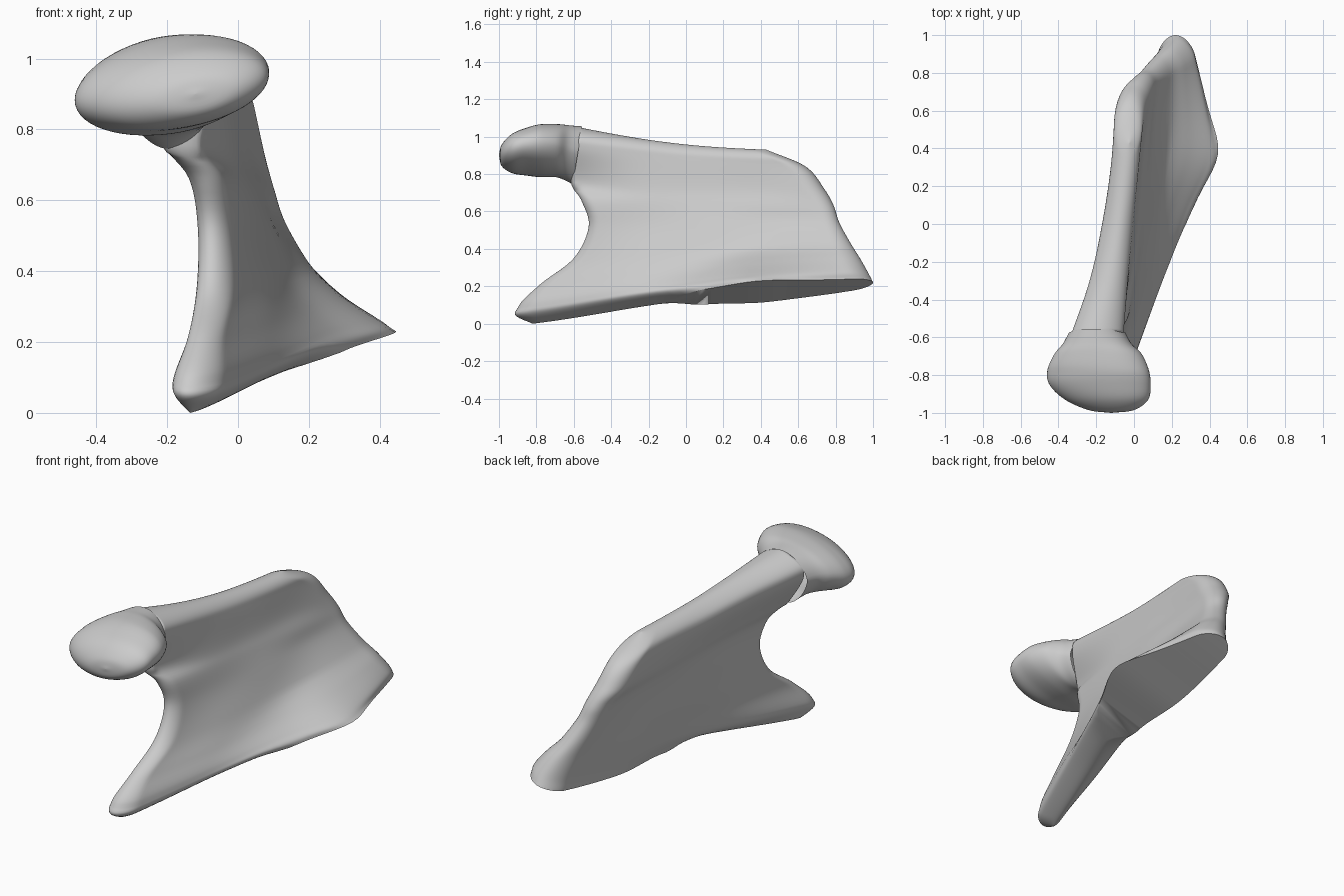
import bpy, bmesh, math

if "Cube" in bpy.data.objects:
    bpy.data.objects.remove(bpy.data.objects["Cube"])

def spline(points, t):
    """Catmull-Rom value of a list of tuples, t in 0..1."""
    n = len(points) - 1
    u = min(max(t, 0), 1) * n
    i = min(int(u), n - 1)
    u -= i
    b, c = points[i], points[i + 1]
    a = points[i - 1] if i > 0 else [2 * p - q for p, q in zip(b, c)]
    d = points[i + 2] if i + 2 <= n else [2 * q - p for p, q in zip(b, c)]
    return [0.5 * (2 * q + (r - p) * u + (2 * p - 5 * q + 4 * r - s) * u * u
                   + (3 * q - p - 3 * r + s) * u ** 3)
            for p, q, r, s in zip(a, b, c, d)]

def dome(dist, d):
    """Elliptical width factor within distance d of an edge."""
    return math.sqrt(max(0, 1 - (1 - dist / d) ** 2)) if dist < d else 1

def finish(name, bm, angle):
    bmesh.ops.remove_doubles(bm, verts=bm.verts, dist=0.0008)
    bmesh.ops.recalc_face_normals(bm, faces=bm.faces)
    mesh = bpy.data.meshes.new(name)
    bm.to_mesh(mesh)
    bm.free()
    obj = bpy.data.objects.new(name, mesh)
    bpy.context.collection.objects.link(obj)
    bpy.ops.object.select_all(action='DESELECT')
    obj.select_set(True)
    bpy.context.view_layer.objects.active = obj
    bpy.ops.object.shade_smooth_by_angle(angle=math.radians(angle))
    return obj

# Bone plate: front and back outline (y, z), rows from bottom to top
FRONT = [(-.82, .0), (-.90, .08), (-.78, .21), (-.6, .35), (-.52, .52),
         (-.56, .66), (-.615, .755), (-.60, .93), (-.575, 1.05)]
BACK = [(1.0, .22), (.975, .27), (.93, .35), (.88, .43), (.82, .54),
        (.79, .63), (.74, .72), (.64, .84), (.43, .93)]
# Left and right surface x at five stations from front to back
LEFT = [(-.18, -.06, .06, .08, .14), (-.20, -.10, .02, .06, .13),
        (-.15, -.08, .0, .03, .10), (-.125, -.07, -.02, .01, .06),
        (-.12, -.08, -.04, -.02, .01), (-.145, -.10, -.07, -.05, -.03),
        (-.22, -.15, -.11, -.09, -.085), (-.33, -.23, -.165, -.12, -.10),
        (-.32, -.22, -.155, -.12, -.09)]
RIGHT = [(-.09, .09, .31, .385, .30), (-.07, .10, .26, .37, .30),
         (-.06, .09, .19, .28, .26), (-.03, .08, .14, .19, .20),
         (-.03, .04, .09, .11, .14), (-.05, .01, .05, .08, .11),
         (-.11, -.02, .02, .05, .09), (-.06, -.03, .0, .03, .06),
         (-.06, -.04, -.02, .01, .04)]

def build_plate(rows=72, cols=60):
    bm = bmesh.new()
    grid = []
    for j in range(rows + 1):
        v = (1 - math.cos(math.pi * j / rows)) / 2
        fy, fz = spline(FRONT, v)
        by, bz = spline(BACK, v)
        if v < .125:
            fy -= .03 * math.sin(math.pi * v / .125)
        lefts = [(x,) for x in spline(LEFT, v)]
        rights = [(x,) for x in spline(RIGHT, v)]
        length = by - fy
        d0 = 0.65 * (rights[0][0] - lefts[0][0]) if v < .72 else .02
        d1 = 0.65 * (rights[-1][0] - lefts[-1][0])
        low = max(0, 1 - v * 2.7)
        high = max(0, v * 2 - 1)
        row = []
        for i in range(cols + 1):
            f = (1 - math.cos(math.pi * i / cols)) / 2
            xl, xr = spline(lefts, f)[0], spline(rights, f)[0]
            # flare of the lower right side
            xr += .07 * low * math.exp(-((f - .655) / .10) ** 2)
            w = dome(f * length, d0) * dome((1 - f) * length, d1)
            # rounded top edge, and rounded bottom ahead of the flat cut
            w *= dome(1 - v, .09)
            cut = min(1, max(0, (f - .38) / .11))
            cut = cut * cut * (3 - 2 * cut)
            w *= cut + (1 - cut) * dome(v, .11)
            c, h = (xl + xr) / 2, (xr - xl) / 2 * w
            slope = .313 * low * min(1, f * 2)
            bow = math.sin(math.pi * f)
            y = fy + length * f
            z = fz + (bz - fz) * f + .032 * low * bow ** 2 - .024 * high * bow
            row.append((bm.verts.new((c - h, y, z - slope * h)),
                        bm.verts.new((c + h, y, z + slope * h))))
        grid.append(row)
    for j in range(rows):
        for i in range(cols):
            for s in (0, 1):
                bm.faces.new((grid[j][i][s], grid[j][i + 1][s],
                              grid[j + 1][i + 1][s], grid[j + 1][i][s]))
    # flat bottom cut
    for a, b in zip(grid[0], grid[0][1:]):
        bm.faces.new((a[0], b[0], b[1], a[1]))
    return finish("jaw_bone_plate", bm, 50)

# Joint cap: rings (y, centre x, centre z, radius x, radius z)
CAP = [(-1.0, -.12, .90, .002, .002), (-.985, -.12, .90, .12, .055),
       (-.93, -.145, .91, .22, .10), (-.85, -.18, .92, .268, .122),
       (-.77, -.19, .925, .268, .137), (-.68, -.19, .925, .23, .140),
       (-.62, -.195, .915, .18, .145), (-.555, -.195, .90, .147, .155)]

def build_cap(rings=36, sides=56):
    bm = bmesh.new()
    loops = []
    for j in range(rings + 1):
        t = j / rings
        y, cx, cz, rx, rz = spline(CAP, t)
        neck = max(0, t - .55) / .45
        loop = []
        for k in range(sides):
            a = 2 * math.pi * k / sides
            s = math.sin(a)
            dx = rx * math.cos(a) * (1 + .3 * neck * min(s, .1))
            z = cz + rz * s + .15 * (1 - neck) * dx
            loop.append(bm.verts.new((cx + dx, y - .025 * neck * (1 - s), z)))
        loops.append(loop)
    for a, b in zip(loops, loops[1:]):
        for k in range(sides):
            n = (k + 1) % sides
            bm.faces.new((a[k], a[n], b[n], b[k]))
    bm.faces.new(loops[0])
    return finish("joint_cap", bm, 50)

build_plate()
build_cap()
